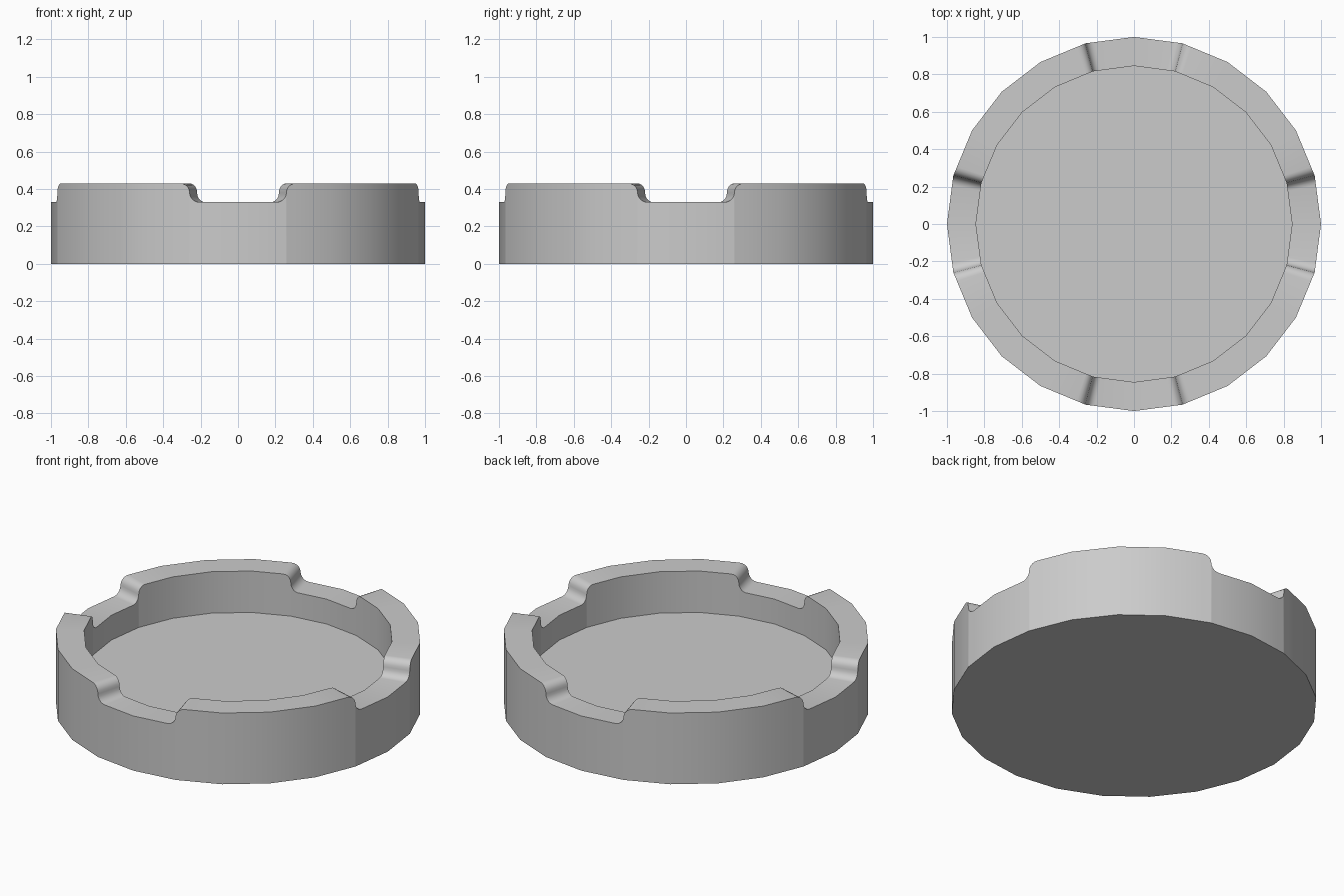
import bpy, bmesh
from math import sin, cos, pi, radians

if "Cube" in bpy.data.objects:
    bpy.data.objects.remove(bpy.data.objects["Cube"])

SIDES = 24
R_OUT, R_IN = 1.0, 0.845
FLOOR, LOW, HIGH = 0.18, 0.33, 0.43
SLOPE = 2.9          # half width of each notch slope, in degrees
ARC = 5              # segments per slope rounding


def on_polygon(r, deg, z):
    """Point on the flat-sided ring at a given angle."""
    step = 360 / SIDES
    k = r * cos(radians(step / 2)) / cos(radians(deg % step - step / 2))
    return (k * cos(radians(deg)), k * sin(radians(deg)), z)


# S-shaped slope from notch bottom up to the rim, made of two quarter arcs
h = (HIGH - LOW) / 2
slope = []
for i in range(ARC + 1):
    t = i / ARC * pi / 2
    slope.append((-SLOPE + SLOPE * sin(t), LOW + h * (1 - cos(t))))
for i in range(1, ARC + 1):
    t = i / ARC * pi / 2
    slope.append((SLOPE * (1 - cos(t)), LOW + h + h * sin(t)))

# Rim height by angle for one quarter, repeated four times
quarter = [(0, LOW)]
quarter += [(15 + a, z) for a, z in slope]
quarter += [(a, HIGH) for a in (30, 45, 60)]
quarter += [(75 - a, z) for a, z in reversed(slope)]
rim = [(a + 90 * q, z) for q in range(4) for a, z in quarter]

# Notched bowl: bottom, outer wall, rim, inner wall, floor
bm = bmesh.new()
loops = [
    [bm.verts.new(on_polygon(R_OUT, a, 0)) for a, z in rim],
    [bm.verts.new(on_polygon(R_OUT, a, z)) for a, z in rim],
    [bm.verts.new(on_polygon(R_IN, a, z)) for a, z in rim],
    [bm.verts.new(on_polygon(R_IN, a, FLOOR)) for a, z in rim],
]
n = len(rim)
for lower, upper in zip(loops, loops[1:]):
    for i in range(n):
        j = (i + 1) % n
        bm.faces.new((lower[i], lower[j], upper[j], upper[i]))
bm.faces.new(loops[0][::-1])
bm.faces.new(loops[-1])
bmesh.ops.recalc_face_normals(bm, faces=bm.faces)

mesh = bpy.data.meshes.new("notched_round_tray")
bm.to_mesh(mesh)
bm.free()
tray = bpy.data.objects.new("notched_round_tray", mesh)
bpy.context.collection.objects.link(tray)
bpy.context.view_layer.objects.active = tray
tray.select_set(True)
bpy.ops.object.shade_smooth_by_angle(angle=radians(35))
